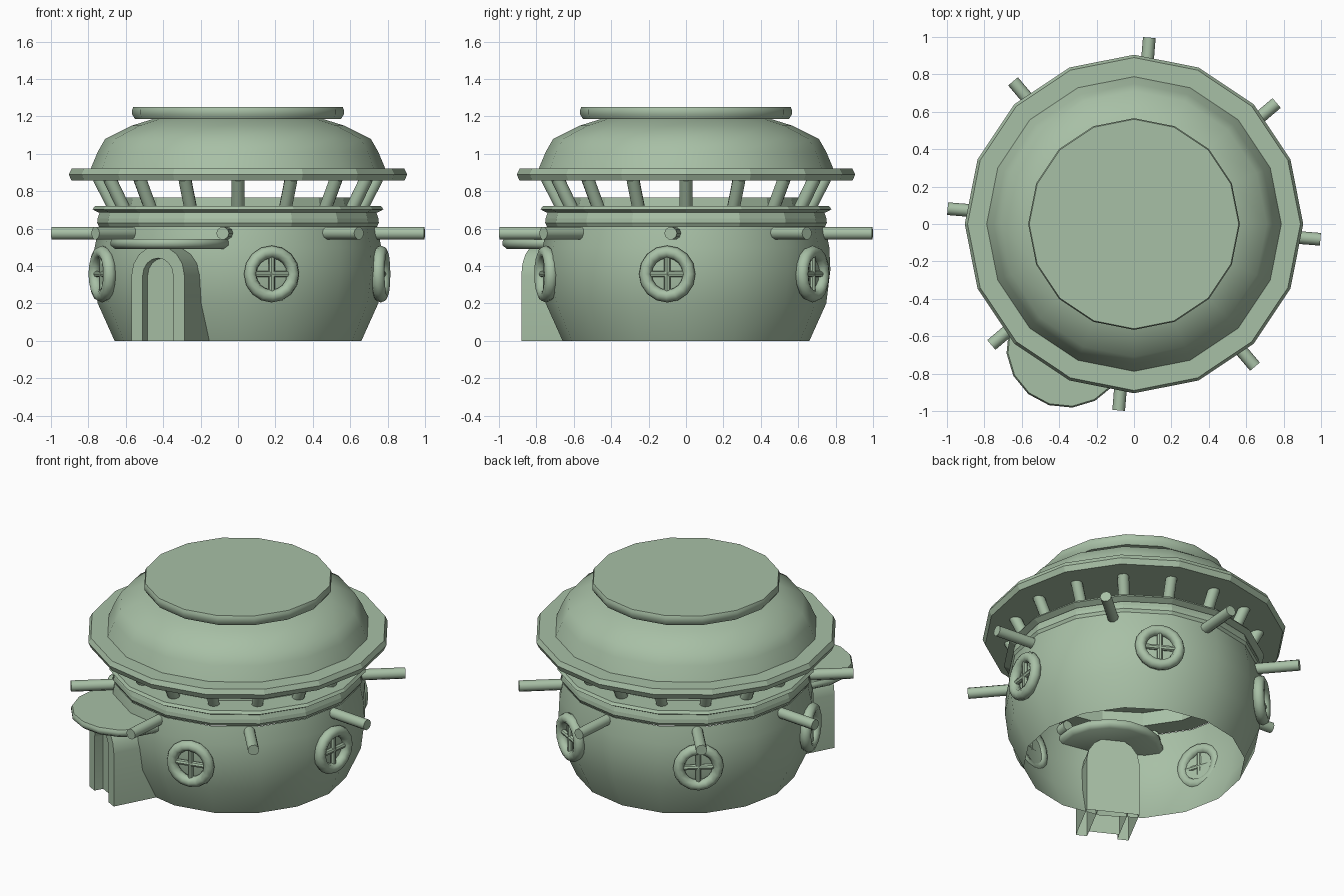
import bpy, bmesh
from math import cos, sin, pi, radians
from mathutils import Matrix, Vector

if "Cube" in bpy.data.objects:
    bpy.data.objects.remove(bpy.data.objects["Cube"])

mat = bpy.data.materials.new("sage_green")
mat.use_nodes = True
SAGE = (0.39, 0.525, 0.38, 1)
mat.diffuse_color = SAGE
mat.node_tree.nodes["Principled BSDF"].inputs["Base Color"].default_value = SAGE


def finish(name, bm, matrix=Matrix(), smooth=0, recalc=True):
    """Turn a bmesh into a named, coloured object."""
    if recalc:
        bmesh.ops.recalc_face_normals(bm, faces=bm.faces)
    mesh = bpy.data.meshes.new(name)
    bm.to_mesh(mesh)
    bm.free()
    mesh.materials.append(mat)
    mesh.transform(matrix)
    obj = bpy.data.objects.new(name, mesh)
    bpy.context.collection.objects.link(obj)
    if smooth:
        bpy.ops.object.select_all(action='DESELECT')
        obj.select_set(True)
        bpy.context.view_layer.objects.active = obj
        bpy.ops.object.shade_smooth_by_angle(angle=radians(smooth))
    return obj


def lathe(name, profile, sides=16, caps=True, closed=False, **kw):
    """Revolve (radius, height) points about z."""
    bm = bmesh.new()
    rings = [[bm.verts.new((r * cos(2 * pi * i / sides), r * sin(2 * pi * i / sides), z))
              for i in range(sides)] for r, z in profile]
    pairs = list(zip(rings, rings[1:]))
    if closed:
        pairs.append((rings[-1], rings[0]))
    for a, b in pairs:
        for i in range(sides):
            j = (i + 1) % sides
            bm.faces.new((a[i], a[j], b[j], b[i]))
    if caps and not closed:
        bm.faces.new(rings[0][::-1])
        bm.faces.new(rings[-1])
    return finish(name, bm, **kw)


def rod(name, start, end, radius, sides=10):
    """Round bar between two points."""
    a, b = Vector(start), Vector(end)
    turn = (b - a).to_track_quat('Z', 'Y').to_matrix().to_4x4()
    return lathe(name, [(radius, 0), (radius, (b - a).length)], sides,
                 matrix=Matrix.Translation(a) @ turn, smooth=40)


def polar(r, az, z):
    return (r * cos(az), r * sin(az), z)


# Lower bowl, open underneath, with stacked rings and a raised floor
lathe("lower_wall", [(0.66, 0), (0.75, 0.2), (0.772, 0.38), (0.766, 0.5), (0.745, 0.61)],
      caps=False, smooth=35, recalc=False)
lathe("lower_band", [(0.62, 0.61), (0.742, 0.61), (0.753, 0.63), (0.75, 0.655), (0.74, 0.685),
                     (0.62, 0.685)], closed=True)
lathe("upper_band", [(0.62, 0.685), (0.745, 0.685), (0.778, 0.703), (0.765, 0.72), (0.62, 0.72)],
      closed=True)
lathe("raised_floor", [(0.62, 0.7), (0.61, 0.765)])

# Upper dome with eave and flat cap
lathe("eave", [(0.89, 0.856), (0.905, 0.89), (0.89, 0.92)])
lathe("dome", [(0.79, 0.915), (0.75, 1.01), (0.71, 1.08), (0.57, 1.15), (0.45, 1.187), (0.4, 1.195)],
      smooth=35)
lathe("roof_cap", [(0.55, 1.185), (0.566, 1.21), (0.566, 1.235), (0.56, 1.25)], smooth=50)

# Leaning pillars of the open gallery
for k in range(16):
    az = k * pi / 8
    rod("gallery_pillar", polar(0.662, az, 0.71), polar(0.745, az, 0.87), 0.035)

# Projecting beams
for k in range(8):
    az = radians(-4.7 + 45 * k)
    rod("wall_beam", polar(0.68, az, 0.575), polar(1.0, az, 0.575), 0.034)

# Round windows with crossed bars
RIM = [(0.118 + 0.034 * cos(k * pi / 4), 0.036 * sin(k * pi / 4)) for k in range(8)]
for k in range(5):
    place = (Matrix.Rotation(radians(-76.5 + 69 * k), 4, 'Z')
             @ Matrix.Translation((0.77, 0, 0.357)) @ Matrix.Rotation(pi / 2, 4, 'Y'))
    lathe("window_rim", RIM, closed=True, matrix=place, smooth=50)
    for axis in (Vector((0.1, 0, 0)), Vector((0, 0.1, 0))):
        rod("window_bar", place @ -axis, place @ axis, 0.017, 8)


# Doorway block, facing out at an angle and open underneath
def arch(half_width, spring=0.35, steps=8):
    curve = [(half_width * cos(pi * i / steps), spring + half_width * sin(pi * i / steps))
             for i in range(steps + 1)]
    return [(half_width, 0)] + curve + [(-half_width, 0)]


def slab(name, outline, near, far, az):
    """Extrude a side/height outline outward from radius near to far."""
    out, side = Vector((cos(az), sin(az), 0)), Vector((-sin(az), cos(az), 0))
    bm = bmesh.new()
    face = bm.faces.new([bm.verts.new(out * near + side * u + Vector((0, 0, z))) for u, z in outline])
    new = bmesh.ops.extrude_face_region(bm, geom=[face], use_keep_orig=True)["geom"]
    bmesh.ops.translate(bm, vec=out * (far - near),
                        verts=[v for v in new if isinstance(v, bmesh.types.BMVert)])
    bmesh.ops.recalc_face_normals(bm, faces=bm.faces)
    under = [f for f in bm.faces if all(v.co.z < 0.001 for v in f.verts)]
    bmesh.ops.delete(bm, geom=under, context='FACES_ONLY')
    finish(name, bm, smooth=30, recalc=False)


DOOR = radians(242)
slab("door_frame", arch(0.16) + arch(0.092)[::-1], 0.6, 0.912, DOOR)
slab("door_panel", arch(0.092), 0.6, 0.855, DOOR)
lathe("door_canopy", [(0.3, 0.492), (0.322, 0.51), (0.323, 0.53), (0.315, 0.545)], smooth=50,
      matrix=Matrix.Translation((-0.36, -0.66, 0)) @ Matrix.Rotation(radians(5.5), 4, 'Z'))
